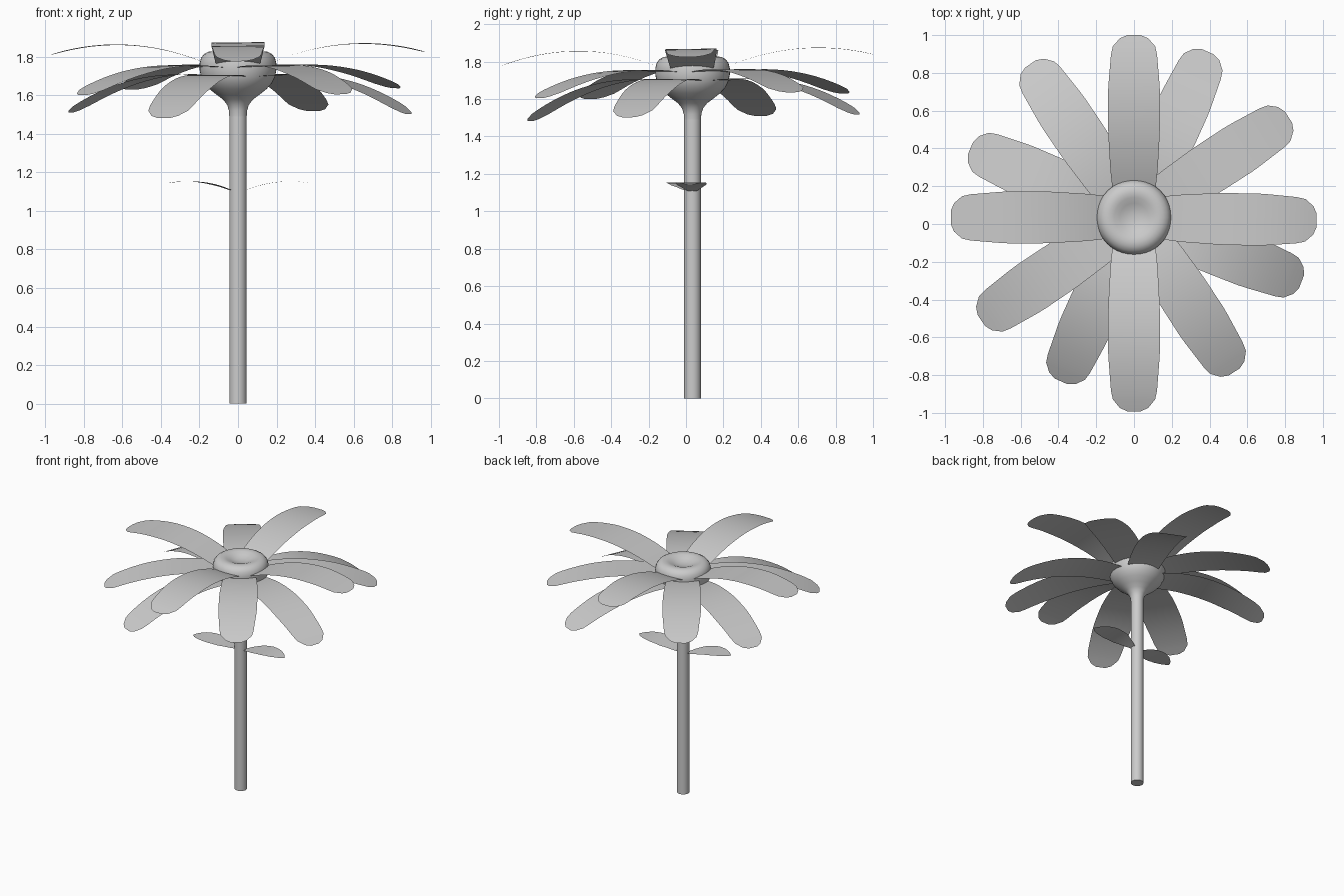
import bpy, math

if "Cube" in bpy.data.objects:
    bpy.data.objects.remove(bpy.data.objects["Cube"])

CY = 0.035  # flower axis sits slightly behind y = 0

grey = bpy.data.materials.new("light grey")
grey.diffuse_color = (0.6, 0.6, 0.6, 1)
grey.use_nodes = True
grey.node_tree.nodes["Principled BSDF"].inputs["Base Color"].default_value = grey.diffuse_color


def make(name, verts, faces):
    me = bpy.data.meshes.new(name)
    me.from_pydata(verts, [], faces)
    me.materials.append(grey)
    ob = bpy.data.objects.new(name, me)
    bpy.context.collection.objects.link(ob)
    bpy.ops.object.select_all(action='DESELECT')
    ob.select_set(True)
    bpy.context.view_layer.objects.active = ob
    bpy.ops.object.shade_smooth_by_angle(angle=math.radians(40))
    return ob


def lathe(name, profile, n=40):
    verts = [(r * math.cos(math.tau * i / n), CY + r * math.sin(math.tau * i / n), z)
             for r, z in profile for i in range(n)]
    faces = [(j * n + i, j * n + (i + 1) % n, (j + 1) * n + (i + 1) % n, (j + 1) * n + i)
             for j in range(len(profile) - 1) for i in range(n)]
    faces.append(tuple(reversed(range(n))))
    faces.append(tuple(range((len(profile) - 1) * n, len(profile) * n)))
    return make(name, verts, faces)


def lerp(table, x):
    for (a, u), (b, v) in zip(table, table[1:]):
        if x <= b:
            return u + (v - u) * (x - a) / (b - a)
    return table[-1][1]


def blade(name, angle, r0, r1, width, height, stations, bend=0.0):
    """Thin curved sheet running outwards; width(t) is the half width, height(r, x, y) the z."""
    a = math.radians(angle)
    verts, faces, m = [], [], 5
    for t in stations:
        r = r0 + (r1 - r0) * t
        for k in range(m):
            s = width(t) * (2 * k / (m - 1) - 1) + bend * math.sin(math.pi * t)
            x, y = r * math.cos(a) - s * math.sin(a), r * math.sin(a) + s * math.cos(a)
            verts.append((x, y + CY, height(r, x, y)))
    for j in range(len(stations) - 1):
        for k in range(m - 1):
            p = j * m + k
            faces.append((p, p + m, p + m + 1, p + 1))
    return make(name, verts, faces)


# stem
lathe("stem", [(0.045, 0), (0.045, 1.5)], 32)

# flower centre: flared cup with a dimpled top
lathe("flower_centre", [
    (0.045, 1.49), (0.047, 1.52), (0.056, 1.55), (0.078, 1.578), (0.112, 1.603),
    (0.148, 1.632), (0.176, 1.662), (0.192, 1.695), (0.199, 1.73), (0.199, 1.765),
    (0.192, 1.793), (0.177, 1.813), (0.155, 1.825), (0.13, 1.828), (0.105, 1.823),
    (0.075, 1.81), (0.045, 1.799), (0.015, 1.795)])

# petals: three layers of four, each layer drooping more than the one above
petal_w = [(0, 0.11), (0.15, 0.125), (0.4, 0.137), (0.65, 0.138), (0.88, 0.122),
           (0.93, 0.112), (0.98, 0.075), (1, 0.035)]
petal_t = [i / 16 for i in range(15)] + [0.91, 0.93, 0.98, 1.0]
layers = [  # name, peak z, peak radius, droop, (angle, length) pairs
    ("upper_petal", 1.865, 0.64, 0.44, [(-1, 0.967), (90, 0.965), (180, 0.97), (270, 1.027)]),
    ("middle_petal", 1.757, 0.35, 0.355, [(33, 0.975), (124, 0.98), (214, 0.975), (303, 0.975)]),
    ("lower_petal", 1.708, 0.30, 0.486, [(66, 0.96), (157, 0.94), (246, 0.95), (-21, 0.95)]),
]
for name, peak, rp, droop, petals in layers:
    for i, (ang, length) in enumerate(petals):
        blade(f"{name}_{i + 1}", ang, 0.12, length,
              lambda t: lerp(petal_w, t),
              lambda r, x, y: peak - droop * (r - rp) ** 2 + (0.008 * x + 0.022 * y) * r,
              petal_t)

# two stem leaves
leaf_w = [(0, 0.012), (0.15, 0.045), (0.35, 0.078), (0.6, 0.085), (0.8, 0.066), (0.93, 0.035), (1, 0.006)]
leaf_t = [i / 14 for i in range(15)]
for name, ang, length, bend in (("right_leaf", -2, 0.39, 0.0), ("left_leaf", 192, 0.37, 0.01)):
    blade(name, ang, 0.02, length, lambda t: lerp(leaf_w, t),
          lambda r, x, y: 1.153 - 0.85 * (r - 0.27) ** 2, leaf_t, bend)
